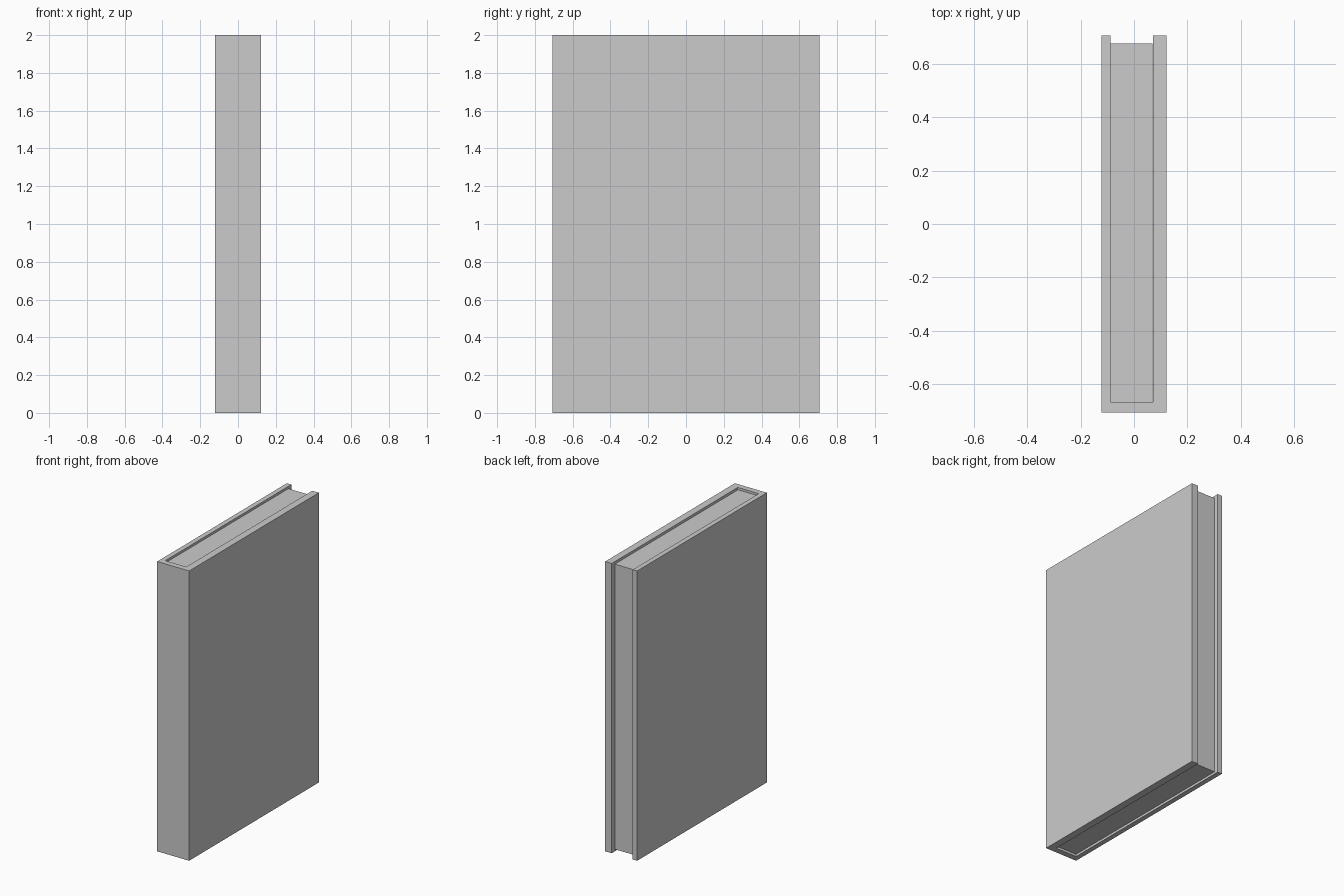
import bpy, bmesh

if "Cube" in bpy.data.objects:
    bpy.data.objects.remove(bpy.data.objects["Cube"])


def prism(name, outline, z0, z1):
    """Extrude a counter-clockwise XY outline from z0 to z1."""
    bm = bmesh.new()
    face = bm.faces.new([bm.verts.new((x, y, z0)) for x, y in outline])
    ext = bmesh.ops.extrude_face_region(bm, geom=[face], use_keep_orig=True)
    top = [v for v in ext["geom"] if isinstance(v, bmesh.types.BMVert)]
    bmesh.ops.translate(bm, verts=top, vec=(0, 0, z1 - z0))
    bmesh.ops.recalc_face_normals(bm, faces=bm.faces)
    mesh = bpy.data.meshes.new(name)
    bm.to_mesh(mesh)
    bm.free()
    obj = bpy.data.objects.new(name, mesh)
    bpy.context.collection.objects.link(obj)
    return obj


HX, HY, HEIGHT = 0.122, 0.707, 2.0   # cover half sizes and height
LEFT, RIGHT = -0.088, 0.072          # inner faces of the two boards
SPINE = -0.667                       # inner face of the spine
FORE_EDGE = 0.676                    # open edge of the pages
RECESS = 0.016                       # pages sit below the cover rim

# Cover: two boards joined by the spine, a U-shaped profile
prism("cover", [(-HX, -HY), (HX, -HY), (HX, HY), (RIGHT, HY),
                (RIGHT, SPINE), (LEFT, SPINE), (LEFT, HY), (-HX, HY)], 0, HEIGHT)

# Page block: fills the cover, slightly recessed on three edges
prism("page_block", [(LEFT, SPINE), (RIGHT - 0.002, SPINE),
                     (RIGHT - 0.002, FORE_EDGE), (LEFT, FORE_EDGE)],
      RECESS, HEIGHT - RECESS)
